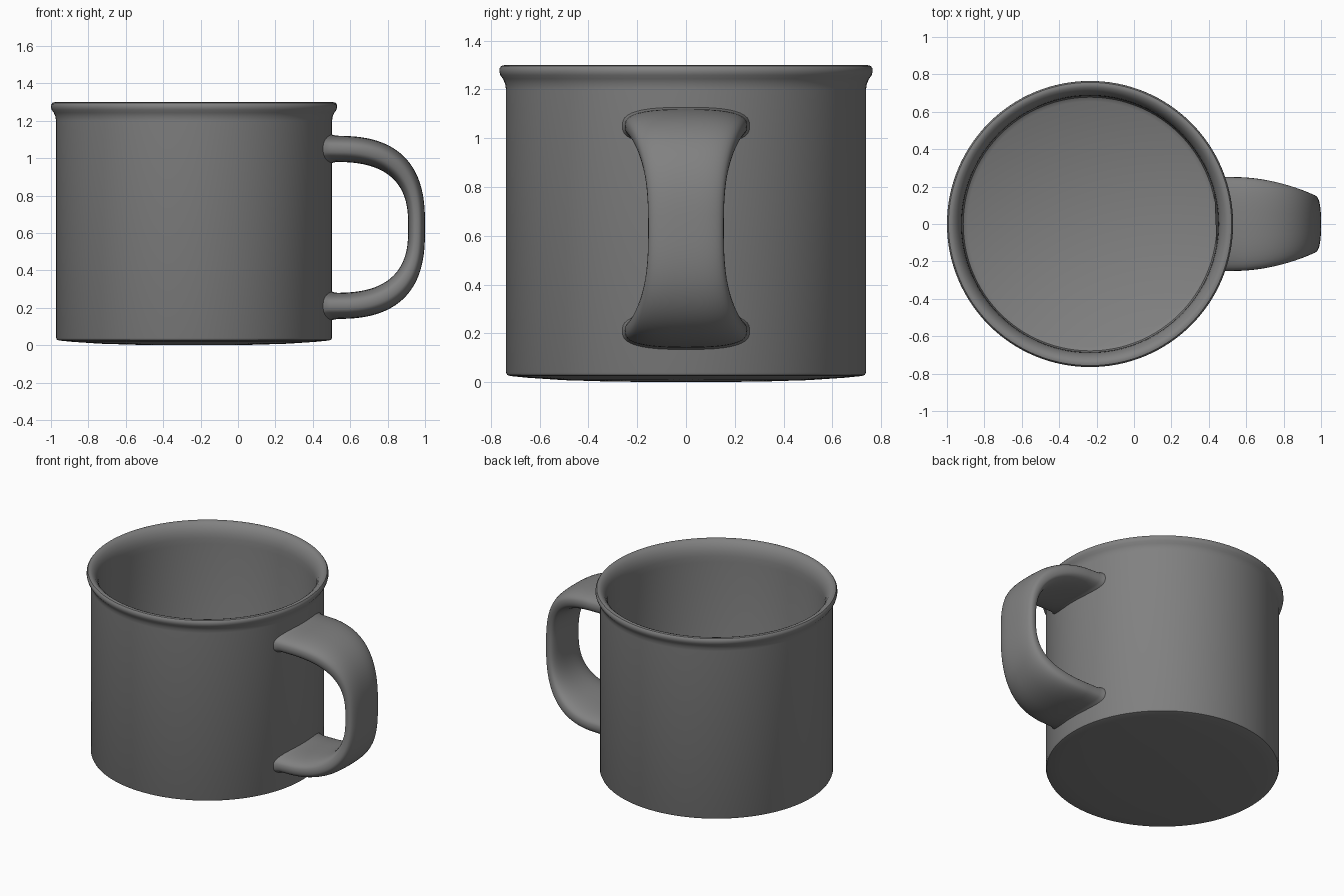
import bpy, bmesh, math

if "Cube" in bpy.data.objects:
    bpy.data.objects.remove(bpy.data.objects["Cube"])

CX, MID = -0.235, 0.63      # cup axis, handle mid height

glaze = bpy.data.materials.new("grey_glaze")
glaze.diffuse_color = (0.22, 0.22, 0.22, 1)
glaze.use_nodes = True
glaze.node_tree.nodes["Principled BSDF"].inputs["Base Color"].default_value = glaze.diffuse_color


def finish(name, bm, angle):
    bmesh.ops.recalc_face_normals(bm, faces=bm.faces)
    me = bpy.data.meshes.new(name)
    bm.to_mesh(me)
    bm.free()
    me.materials.append(glaze)
    ob = bpy.data.objects.new(name, me)
    bpy.context.collection.objects.link(ob)
    bpy.ops.object.select_all(action='DESELECT')
    ob.select_set(True)
    bpy.context.view_layer.objects.active = ob
    bpy.ops.object.shade_smooth_by_angle(angle=math.radians(angle))
    return ob


def bridge(bm, a, b):
    n = len(a)
    for i in range(n):
        j = (i + 1) % n
        bm.faces.new((a[i], a[j], b[j], b[i]))


# Cup: lathed profile, outside base -> rim -> inside floor
profile = [(0.3, 0.002), (0.5, 0.008), (0.65, 0.018), (0.72, 0.025),
           (0.733, 0.029), (0.738, 0.04), (0.738, 1.2), (0.741, 1.222),
           (0.75, 1.243), (0.761, 1.258), (0.765, 1.272), (0.764, 1.286),
           (0.757, 1.296), (0.745, 1.299), (0.73, 1.294), (0.714, 1.28),
           (0.7, 1.258), (0.69, 1.23), (0.686, 1.2), (0.685, 1.16),
           (0.685, 0.1), (0.678, 0.075), (0.655, 0.06)]
bm = bmesh.new()
SEG = 128
rings = [[bm.verts.new((CX + r * math.cos(2 * math.pi * i / SEG),
                        r * math.sin(2 * math.pi * i / SEG), z))
          for i in range(SEG)] for r, z in profile]
for a, b in zip(rings, rings[1:]):
    bridge(bm, a, b)
for ring, z in ((rings[0], 0.0), (rings[-1], 0.06)):
    c = bm.verts.new((CX, 0, z))
    for i in range(SEG):
        bm.faces.new((ring[i], ring[(i + 1) % SEG], c))
finish("cup_body", bm, 40)


# Handle: rounded strap swept between an outer and an inner superellipse
def spow(v, p):
    return math.copysign(abs(v) ** p, v)


def width(x):
    u = min(max((x - 0.5) / 0.5, 0), 1)
    return 0.155 + 0.097 * (1 - u ** 2.2)


SIDES, STEPS, P = 40, 64, 2 / 2.7
section = [(spow(math.cos(2 * math.pi * i / SIDES), 0.72),
            spow(math.sin(2 * math.pi * i / SIDES), 0.72)) for i in range(SIDES)]
bm = bmesh.new()


def root_rings(side):
    # flared ends that follow the curve of the cup wall
    out = []
    for rad, flare in ((0.712, 1.16), (0.738, 1.09), (0.75, 1.035), (0.768, 1.0)):
        ring = []
        for sy, st in section:
            y = 0.252 * sy * (1 + (flare - 1) * 0.4)
            z = MID + side * (0.42 + 0.07 * st * flare)
            ring.append(bm.verts.new((CX + math.sqrt(rad * rad - y * y), y, z)))
        out.append(ring)
    return out


loops = root_rings(1)
for k in range(STEPS + 1):
    t = math.pi / 2 - math.pi * k / STEPS
    c, s = spow(math.cos(t), P), spow(math.sin(t), P)
    outer = (0.5 + 0.5 * c, MID + 0.49 * s)
    inner = (0.5 + 0.41 * c, MID + 0.35 * s)
    if inner[0] < 0.57:
        continue
    w = width(outer[0])
    ring = []
    for sy, st in section:
        f = (st + 1) / 2
        ring.append(bm.verts.new((inner[0] + (outer[0] - inner[0]) * f, w * sy,
                                  inner[1] + (outer[1] - inner[1]) * f)))
    loops.append(ring)
loops += root_rings(-1)[::-1]
for a, b in zip(loops, loops[1:]):
    bridge(bm, a, b)
bm.faces.new(loops[0])
bm.faces.new(loops[-1])
finish("handle", bm, 50)
